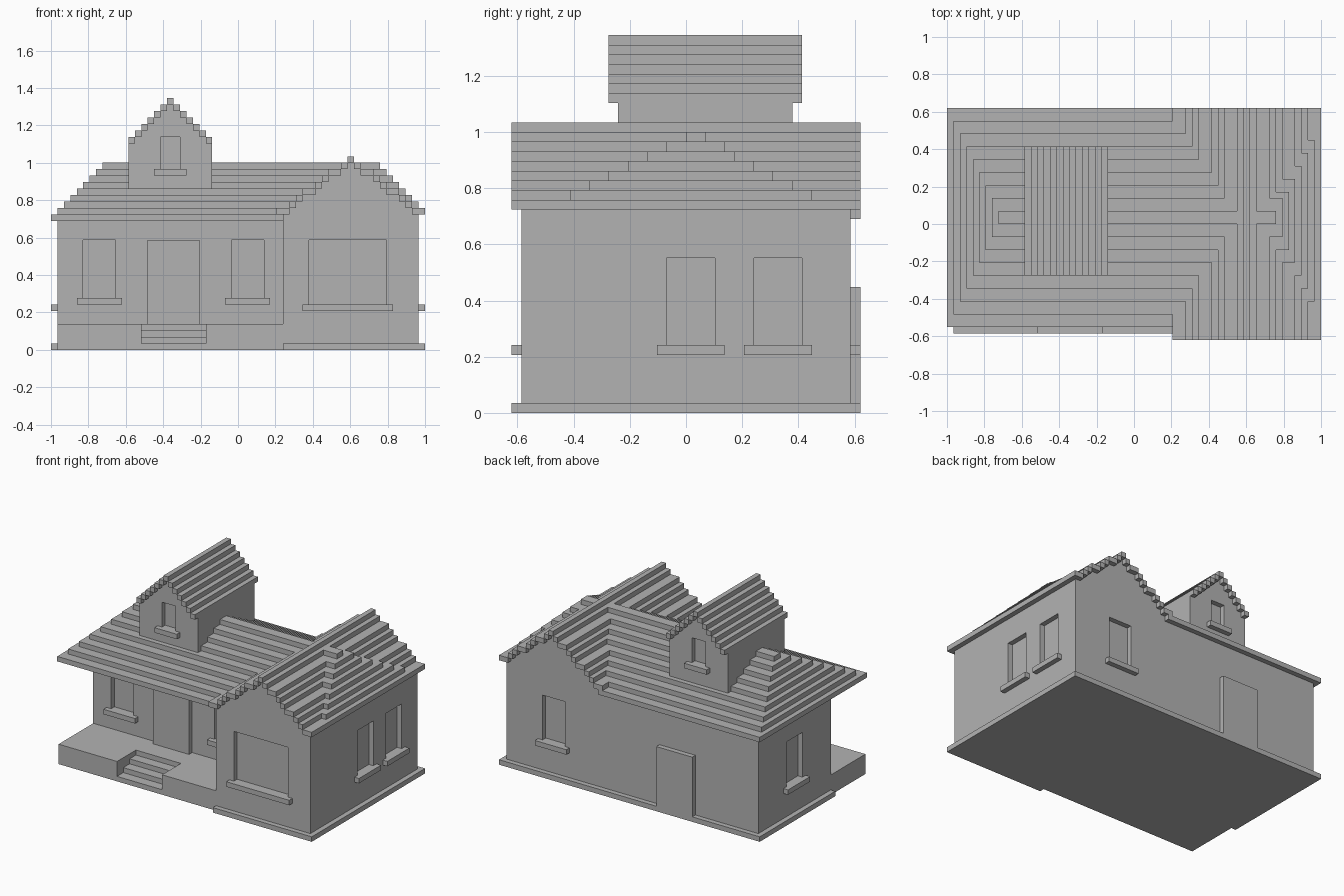
import bpy
import bmesh

if "Cube" in bpy.data.objects:
    bpy.data.objects.remove(bpy.data.objects["Cube"], do_unlink=True)

# Everything sits on a block grid: 58 wide, 36 deep, 39 high
WIDE, DEEP = 58, 36
U = 2 / WIDE

grey = bpy.data.materials.new("plain grey")
grey.use_nodes = True
grey.diffuse_color = (0.45, 0.45, 0.45, 1)
grey.node_tree.nodes["Principled BSDF"].inputs["Base Color"].default_value = grey.diffuse_color


def place(p):
    """Grid position to scene position."""
    return ((p[0] - WIDE / 2) * U, (p[1] - DEEP / 2) * U, p[2] * U)


def finish(name, bm):
    bmesh.ops.recalc_face_normals(bm, faces=bm.faces)
    mesh = bpy.data.meshes.new(name)
    bm.to_mesh(mesh)
    bm.free()
    mesh.materials.append(grey)
    obj = bpy.data.objects.new(name, mesh)
    bpy.context.collection.objects.link(obj)
    return obj


def boxes(name, spans):
    """One object from boxes given as (x range, y range, z range)."""
    bm = bmesh.new()
    for xs, ys, zs in spans:
        made = bmesh.ops.create_cube(bm, size=1)
        for v in made["verts"]:
            v.co = place([r[0] if c < 0 else r[1] for c, r in zip(v.co, (xs, ys, zs))])
    return finish(name, bm)


def profile(name, points, axis, lo, hi):
    """Extrude a 2D outline (other axis, z) along x (axis 0) or y (axis 1)."""
    bm = bmesh.new()
    rings = []
    for d in (lo, hi):
        rings.append([bm.verts.new(place((d, a, z) if axis == 0 else (a, d, z))) for a, z in points])
    for ring in rings:
        bm.faces.new(ring)
    for i in range(len(points)):
        bm.faces.new((rings[0][i - 1], rings[0][i], rings[1][i], rings[1][i - 1]))
    return finish(name, bm)


def gable(name, outer, bottom, eave, edges, mirror, ys):
    """Stepped gable wall; edges are the left sides of the roof courses."""
    left = [(outer, bottom), (outer, eave)]
    for i, x in enumerate(edges[1:]):
        left += [(x, eave + i), (x, eave + i + 1)]
    right = [(mirror - x, z) for x, z in reversed(left)]
    return profile(name, left + right, 1, *ys)


def courses(name, edges, mirror, eave, ys):
    """Overhanging roof courses, mirrored about the ridge."""
    spans = []
    for i, x in enumerate(edges):
        zs = (eave + i, eave + i + 1)
        if i == len(edges) - 1:
            spans.append(((x, mirror - x), ys, zs))
        else:
            nxt = edges[i + 1]
            spans += [((x, nxt), ys, zs), ((mirror - nxt, mirror - x), ys, zs)]
    return boxes(name, spans)


def window(wall, name, axis, plane, out, lo, hi, bottom, top):
    """Recess a window one block deep and add a projecting sill."""
    def span(a, d, z):
        return (sorted(d), a, z) if axis == 0 else (a, sorted(d), z)
    cutter = boxes(name + "_cutter", [span((lo, hi), (plane - out, plane + out), (bottom, top))])
    cutter.hide_render = True
    mod = wall.modifiers.new("recess", "BOOLEAN")
    mod.operation, mod.solver, mod.object = "DIFFERENCE", "EXACT", cutter
    bpy.context.view_layer.objects.active = wall
    bpy.ops.object.modifier_apply(modifier=mod.name)
    bpy.data.objects.remove(cutter, do_unlink=True)
    boxes(name + "_sill", [span((lo - 1, hi + 1), (plane, plane + out), (bottom - 1, bottom))])


# Base plate
boxes("base_plate", [((0, WIDE), (12, DEEP), (0, 1)), ((36, WIDE), (0, 12), (0, 1))])

# Porch with steps sunk into its front edge
FLOOR, STEP_X = 4, (14, 24)
porch = [((1, STEP_X[0]), (1, 12), (0, FLOOR)),
         ((STEP_X[1], 36), (1, 12), (0, FLOOR)),
         (STEP_X, (7, 12), (0, FLOOR))]
boxes("porch", porch)
treads = [(1, 0)]
for i in range(3):
    treads += [(1 + 2 * i, i + 1), (3 + 2 * i, i + 1)]
profile("porch_steps", treads + [(7, 0)], 0, *STEP_X)

# Main block walls, windows and doors
main_wall = boxes("main_wall", [((1, 36), (12, 35), (0, 20))])
for side, x in (("left", 28), ("right", 5)):
    window(main_wall, "front_window_" + side, 1, 12, -1, x, x + 5, 8, 17)
window(main_wall, "side_window", 0, 1, -1, 21, 26, 7, 16)
boxes("front_door", [((15, 23), (11, 12), (FLOOR, 17))])
boxes("back_door", [((15, 23), (35, 36), (1, 13))])

# Gabled wing
WING = [35, 37, 38, 39, 41, 42, 43, 45, 46]
WING_MIRROR = 93
wing_wall = gable("wing_wall", 36, 0, 21, WING, WING_MIRROR, (1, 35))
window(wing_wall, "wide_front_window", 1, 1, -1, 40, 52, 7, 17)
window(wing_wall, "wing_back_window", 1, 35, 1, 44, 49, 7, 16)
for side, y in (("front", 16), ("back", 25)):
    window(wing_wall, "wing_side_window_" + side, 0, 57, 1, y, y + 5, 7, 16)
courses("wing_roof", WING, WING_MIRROR, 21, (0, DEEP))

# Main hipped roof, and its hip end showing through the wing roof
hip, hip_end = [], []
for k in range(9):
    zs = (20 + k, 21 + k)
    hip.append(((k, 46 if k else 36), (2 + 2 * k, DEEP - 2 * k), zs))
    if k > 1:
        back = DEEP - 2 * k - (1 if k < 7 else 0)
        hip_end.append(((46, 59 - k), (2 + 2 * k, back), zs))
boxes("main_roof", hip)
boxes("main_roof_hip_end", hip_end)

# Dormer
DORMER = list(range(12, 19))
dormer_wall = gable("dormer_wall", 12, 22, 32, DORMER, 37, (11, 29))
window(dormer_wall, "dormer_front_window", 1, 11, -1, 17, 20, 28, 33)
window(dormer_wall, "dormer_back_window", 1, 29, 1, 17, 20, 28, 33)
courses("dormer_roof", DORMER, 37, 32, (10, 30))
